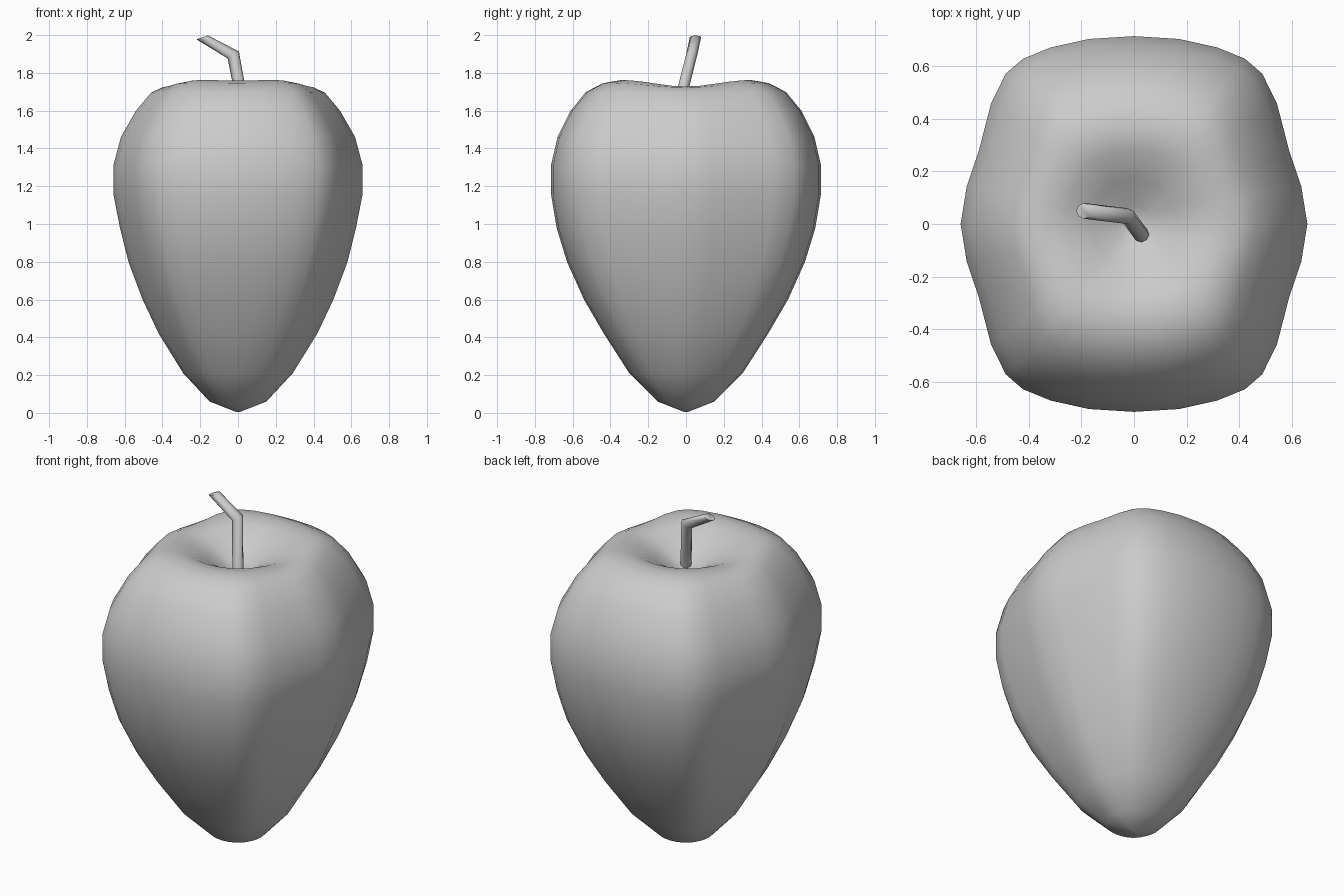
import bpy, math

if "Cube" in bpy.data.objects:
    bpy.data.objects.remove(bpy.data.objects["Cube"])


def loft(name, rings, angle):
    """Skin a list of equal-length rings and cap both ends."""
    n = len(rings[0])
    verts = [p for r in rings for p in r]
    faces = [list(range(n))[::-1]]
    for i in range(len(rings) - 1):
        for j in range(n):
            k = (j + 1) % n
            faces.append((i * n + j, i * n + k, (i + 1) * n + k, (i + 1) * n + j))
    faces.append([(len(rings) - 1) * n + j for j in range(n)])
    mesh = bpy.data.meshes.new(name)
    mesh.from_pydata(verts, [], faces)
    ob = bpy.data.objects.new(name, mesh)
    bpy.context.collection.objects.link(ob)
    bpy.ops.object.select_all(action='DESELECT')
    ob.select_set(True)
    bpy.context.view_layer.objects.active = ob
    bpy.ops.object.shade_smooth_by_angle(angle=math.radians(angle))
    return ob


# Squarish cross-section: one quadrant, mirrored to a full unit outline
quad = [(1, 0), (.965, .2), (.895, .39), (.825, .64), (.74, .80),
        (.64, .88), (.48, .94), (.26, .985), (0, 1)]
half = quad + [(-x, y) for x, y in quad[-2::-1]]
section = half + [(x, -y) for x, y in half[-2:0:-1]]
N = len(section)

# Fruit body: z, half width x, half width y, squareness, rim dip amount
profile = [
    (0.005, .01, .01, 0, 0), (0.06, .15, .15, .2, 0), (0.21, .29, .30, .5, 0),
    (0.42, .42, .435, .75, 0), (0.60, .505, .54, .9, 0), (0.80, .58, .63, 1, 0),
    (0.98, .625, .685, 1, 0), (1.16, .66, .715, 1, 0), (1.31, .66, .715, 1, 0),
    (1.46, .62, .68, 1, 0), (1.60, .54, .61, 1, 0), (1.70, .46, .53, 1, .1),
    (1.755, .40, .44, 1, .7), (1.773, .33, .36, .9, 1), (1.755, .26, .28, .6, .8),
    (1.69, .16, .17, .2, .3), (1.62, .07, .07, 0, 0), (1.60, .01, .01, 0, 0)]
rings = []
for z, rx, ry, sq, dip in profile:
    ring = []
    for u, v in section:
        a = math.atan2(v, u)
        c, s = math.cos(a), math.sin(a)
        x = c + (u - c) * sq
        y = s + (v - s) * sq
        ring.append((rx * x, ry * y, z - dip * (.045 * c ** 4 + .014 * s ** 4)))
    rings.append(ring)
loft("fruit_body", rings, 80)

# Bent stem: centre x, y, z, radius, ring tilt
path = [(.035, -.05, 1.58, .03, 0), (-.025, .03, 1.895, .03, .6),
        (-.19, .05, 1.988, .03, .35)]
stem = []
for x, y, z, r, tilt in path:
    stem.append([(x + r * math.cos(t), y + r * math.sin(t), z + tilt * r * math.cos(t))
                 for t in (math.tau * i / 8 for i in range(8))])
loft("stem", stem, 60)
